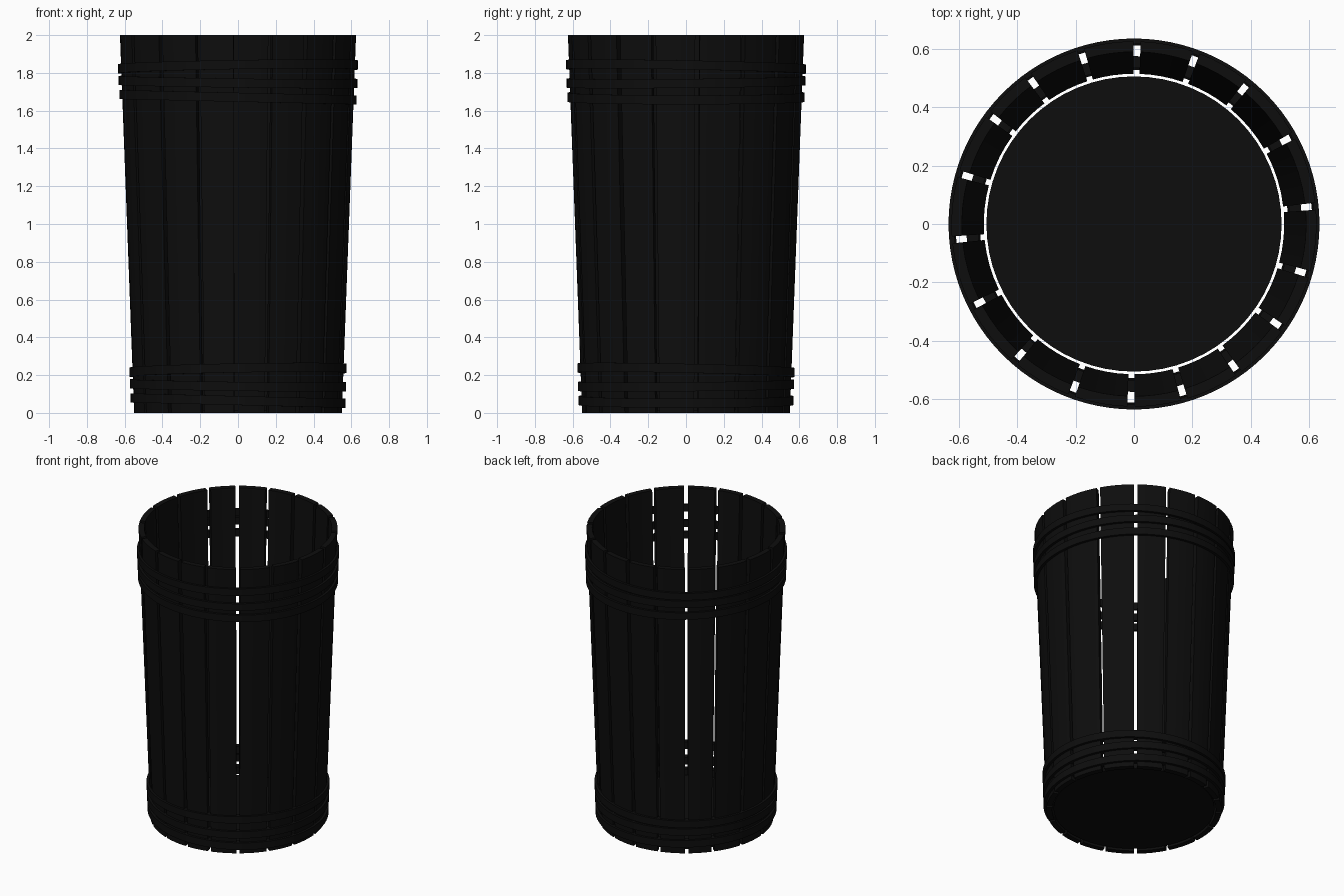
import bpy, bmesh
from math import cos, sin, radians, pi

if "Cube" in bpy.data.objects:
    bpy.data.objects.remove(bpy.data.objects["Cube"])

black = bpy.data.materials.new("near_black")
black.use_nodes = True
black.diffuse_color = (0.004, 0.004, 0.004, 1)
black.node_tree.nodes["Principled BSDF"].inputs["Base Color"].default_value = (0.004, 0.004, 0.004, 1)

HEIGHT, BOTTOM_R, TOP_R, THICK = 2.0, 0.55, 0.625, 0.036


def outer_radius(z):
    return BOTTOM_R + (TOP_R - BOTTOM_R) * z / HEIGHT


def finish(bm, name, smooth=False):
    bmesh.ops.recalc_face_normals(bm, faces=bm.faces)
    mesh = bpy.data.meshes.new(name)
    bm.to_mesh(mesh)
    bm.free()
    mesh.materials.append(black)
    obj = bpy.data.objects.new(name, mesh)
    bpy.context.collection.objects.link(obj)
    if smooth:
        bpy.context.view_layer.objects.active = obj
        obj.select_set(True)
        bpy.ops.object.shade_smooth_by_angle(angle=radians(30))
        obj.select_set(False)
    return obj


def stave(name, start, end, steps=4):
    """Curved tapered plank between two angles."""
    bm = bmesh.new()
    rings = []
    for i in range(steps + 1):
        a = start + (end - start) * i / steps
        corners = []
        for z, inset in ((0, 0), (HEIGHT, 0), (HEIGHT, THICK), (0, THICK)):
            r = outer_radius(z) - inset
            corners.append(bm.verts.new((r * cos(a), r * sin(a), z)))
        rings.append(corners)
    for p, q in zip(rings, rings[1:]):
        for k in range(4):
            bm.faces.new((p[k], p[k - 1], q[k - 1], q[k]))
    bm.faces.new(rings[0])
    bm.faces.new(rings[-1])
    finish(bm, name, True)


def hoop(name, z, tilt_x, tilt_y, inner_gap, width=0.048, segments=96):
    """Flat band round the staves, slightly tilted off level."""
    bm = bmesh.new()
    base = outer_radius(z)
    rings = []
    for i in range(segments):
        a = 2 * pi * i / segments
        x, y = cos(a), sin(a)
        mid = z + tilt_x * x + tilt_y * y
        rings.append([bm.verts.new((r * x, r * y, mid + dz))
                      for r, dz in ((base - inner_gap, -width / 2), (base + 0.016, -width / 2),
                                    (base + 0.016, width / 2), (base - inner_gap, width / 2))])
    for i, p in enumerate(rings):
        q = rings[(i + 1) % segments]
        for k in range(4):
            bm.faces.new((p[k], p[k - 1], q[k - 1], q[k]))
    finish(bm, name, True)


# Staves of uneven width with narrow gaps
joints = [89, 70, 51, 29, 5.6, -16, -35, -55, -74, -91, -110, -131, -153, -175, -196, -217, -234.5, -253]
GAP = radians(1.1)
for i, a in enumerate(joints):
    b = joints[i + 1] if i + 1 < len(joints) else joints[0] - 360
    stave(f"stave_{i + 1}", radians(b) + GAP, radians(a) - GAP)

# Three hoops near the rim and three near the foot
tilts = ((1.832, 0.010, -0.012), (1.752, -0.008, 0.006), (1.671, -0.014, 0.0))
for i, (z, tx, ty) in enumerate(tilts):
    hoop(f"upper_hoop_{i + 1}", z, tx, ty, 0.002)
    hoop(f"lower_hoop_{i + 1}", z - 1.606, tx, ty, 0.025)

# Floor disc
bm = bmesh.new()
bmesh.ops.create_cone(bm, cap_ends=True, segments=64, radius1=0.505, radius2=0.505, depth=0.04)
bmesh.ops.translate(bm, verts=bm.verts, vec=(0, 0, 0.03))
finish(bm, "floor_disc", True)
